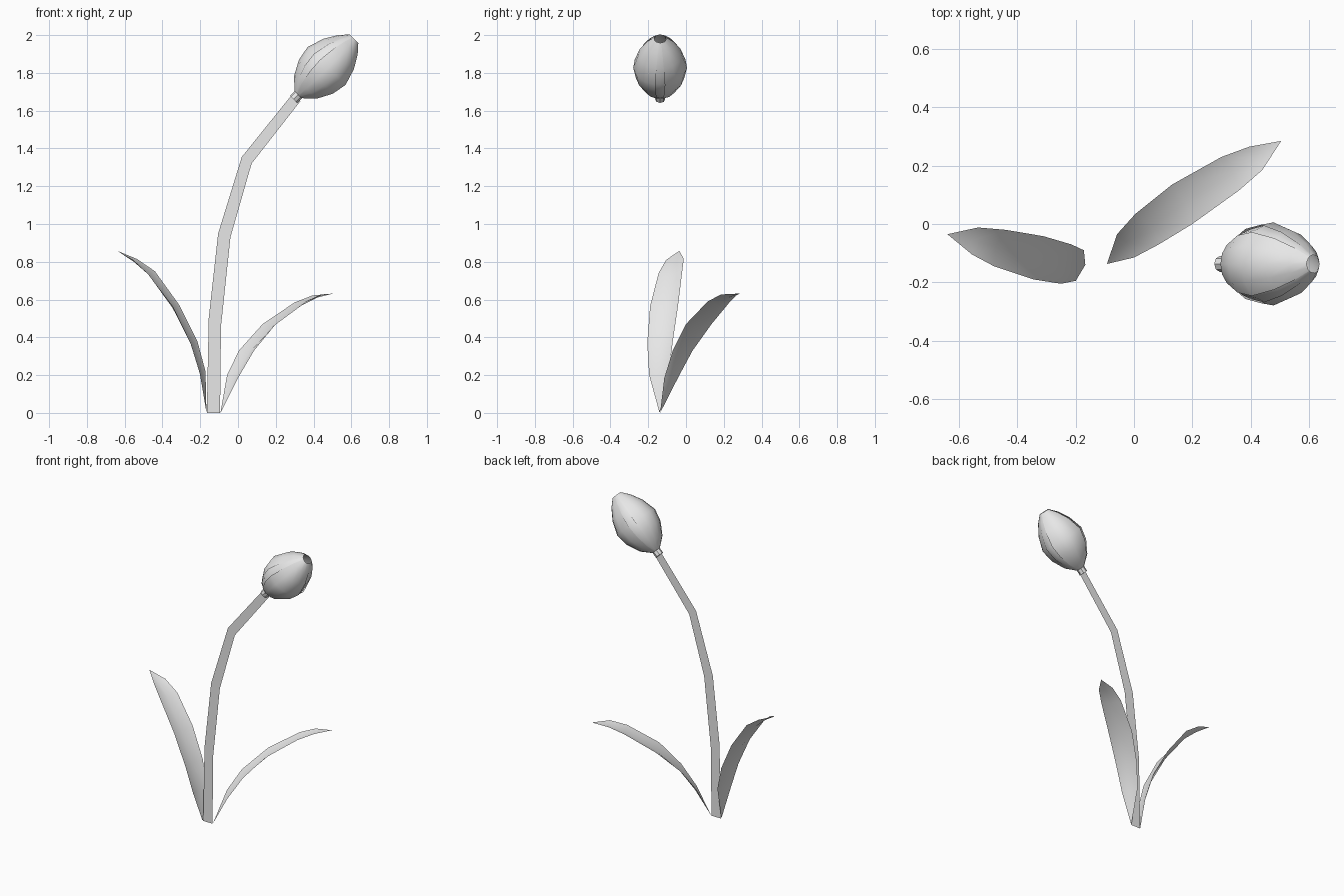
import bpy, math
from mathutils import Vector

cube = bpy.data.objects.get("Cube")
if cube:
    bpy.data.objects.remove(cube, do_unlink=True)

grey = bpy.data.materials.new("pale_grey")
grey.use_nodes = True
grey.diffuse_color = (0.8, 0.8, 0.8, 1)
grey.node_tree.nodes["Principled BSDF"].inputs["Base Color"].default_value = (0.8, 0.8, 0.8, 1)


def grid_object(name, rows, smooth=True):
    """Skin a list of equally long point rows; merge the points that coincide."""
    cols = len(rows[0])
    verts, index = [], {}
    ids = []
    for row in rows:
        for p in row:
            key = tuple(round(c, 5) for c in p)
            if key not in index:
                index[key] = len(verts)
                verts.append(key)
            ids.append(index[key])
    faces = []
    for r in range(len(rows) - 1):
        for c in range(cols - 1):
            a = r * cols + c
            quad = [ids[a], ids[a + 1], ids[a + cols + 1], ids[a + cols]]
            faces.append(list(dict.fromkeys(quad)))
    mesh = bpy.data.meshes.new(name)
    mesh.from_pydata(verts, [], [f for f in faces if len(f) > 2])
    mesh.materials.append(grey)
    for poly in mesh.polygons:
        poly.use_smooth = smooth
    obj = bpy.data.objects.new(name, mesh)
    bpy.context.collection.objects.link(obj)
    return obj


# Stem: a flat bent ribbon
STEM_Y = -0.137
stem = [(-0.165, 0, -0.095, 0), (-0.155, 0.5, -0.09, 0.46), (-0.105, 0.95, -0.04, 0.93),
        (0.02, 1.355, 0.072, 1.32), (0.29, 1.69, 0.33, 1.65)]
grid_object("stem", [[(a, STEM_Y, b), (c, STEM_Y, d)] for a, b, c, d in stem], False)


# Leaves: two edges with a sagging midrib between them
def leaf(name, base, tip, edge_a, edge_b, sag):
    base, tip = Vector(base), Vector(tip)
    along_pts = [base] + [(Vector(a) + Vector(b)) / 2 for a, b in zip(edge_a, edge_b)] + [tip]
    rows = [[base] * 3]
    for i, (a, b) in enumerate(zip(edge_a, edge_b), 1):
        a, b = Vector(a), Vector(b)
        n = (b - a).cross(along_pts[i + 1] - along_pts[i - 1]).normalized()
        if n.z > 0:
            n = -n
        rows.append([a, along_pts[i] + n * sag * (b - a).length, b])
    rows.append([tip] * 3)
    grid_object(name, rows)


leaf("right_leaf", (-0.167, -0.14, 0), (-0.64, -0.035, 0.858),
     [(-0.172, -0.09, 0.22), (-0.215, -0.07, 0.38), (-0.31, -0.042, 0.57),
      (-0.44, -0.02, 0.75), (-0.535, -0.012, 0.815)],
     [(-0.2, -0.195, 0.2), (-0.25, -0.205, 0.37), (-0.345, -0.19, 0.565),
      (-0.48, -0.145, 0.74), (-0.555, -0.105, 0.81)], 0.15)
leaf("left_leaf", (-0.093, -0.137, 0), (0.505, 0.285, 0.632),
     [(-0.058, -0.035, 0.2), (0.005, 0.035, 0.33), (0.13, 0.135, 0.47),
      (0.3, 0.23, 0.585), (0.395, 0.265, 0.622)],
     [(0.0, -0.115, 0.185), (0.085, -0.07, 0.33), (0.2, 0.0, 0.47),
      (0.36, 0.115, 0.59), (0.44, 0.185, 0.627)], 0.15)

# Flower bud: a leaning axis with two rings of three petals
ORIGIN = Vector((0.307, -0.137, 1.673))
AXIS = Vector((1, 0, 1)).normalized()
UP = Vector((-1, 0, 1)).normalized()
SIDE = Vector((0, 1, 0))
PROFILE = [(0.015, 0.025), (0.07, 0.085), (0.15, 0.128), (0.23, 0.143),
           (0.32, 0.115), (0.39, 0.073), (0.435, 0.032)]


def around(h, r, angle):
    return ORIGIN + AXIS * h + (UP * math.cos(angle) + SIDE * math.sin(angle)) * r


def petal(name, centre, scale, half_width):
    rows = []
    for h, r in PROFILE:
        rows.append([around(h, r * scale, math.radians(centre + half_width * k / 2))
                     for k in range(-2, 3)])
    grid_object(name, rows)


for i in range(3):
    petal(f"outer_petal_{i + 1}", i * 120, 1.0, 50)
    petal(f"inner_petal_{i + 1}", i * 120 + 60, 0.95, 42)

# Collar joining stem and bud
collar_rows = [[around(h, r, math.tau * k / 8) for k in range(9)]
               for h, r in ((-0.018, 0), (-0.018, 0.027), (0.035, 0.027), (0.035, 0))]
grid_object("collar", collar_rows, False)
